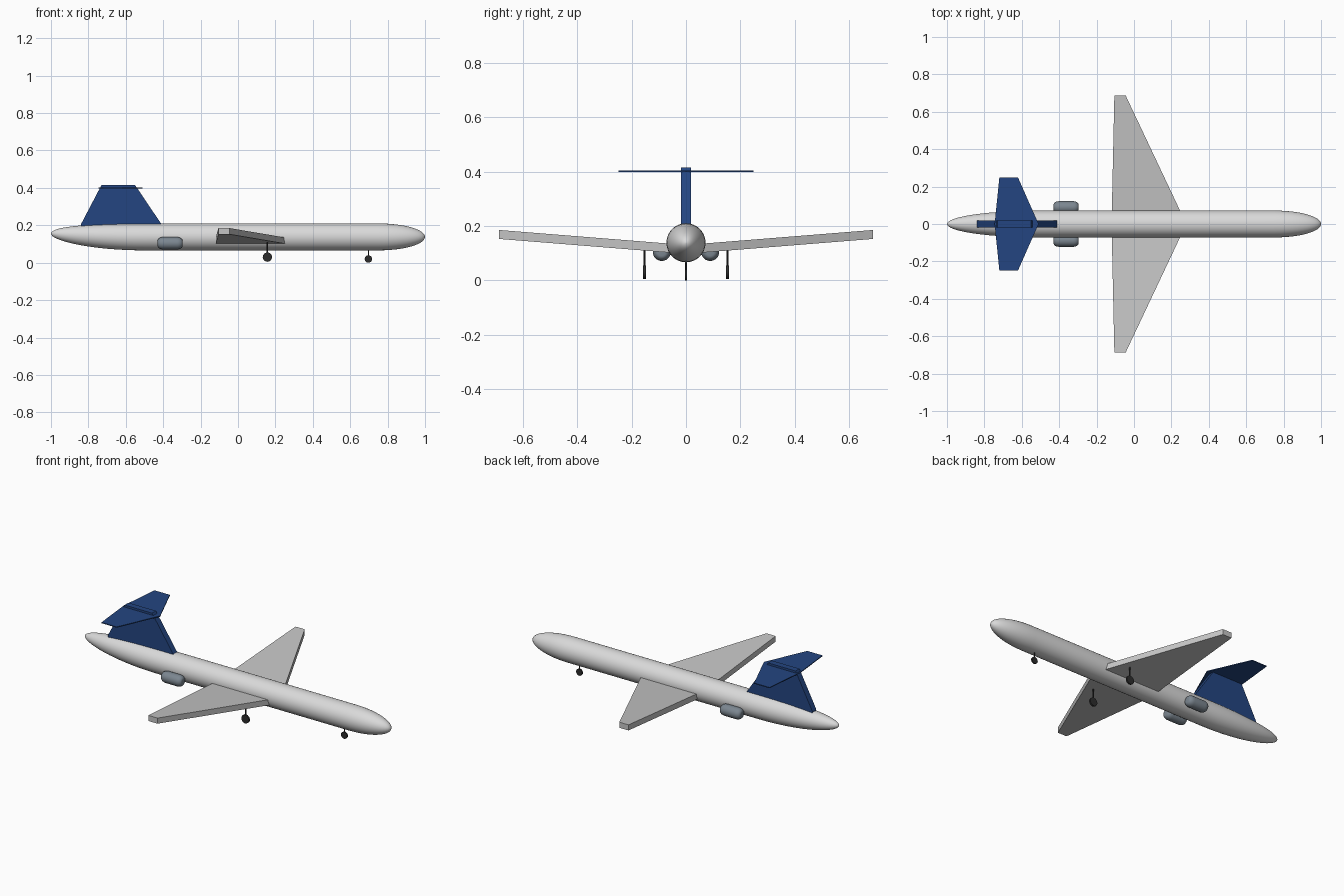
import bpy, bmesh, math
from mathutils import Vector

cube = bpy.data.objects.get("Cube")
if cube:
    bpy.data.objects.remove(cube)


def material(name, rgb):
    m = bpy.data.materials.new(name)
    m.use_nodes = True
    m.diffuse_color = (*rgb, 1)
    m.node_tree.nodes["Principled BSDF"].inputs["Base Color"].default_value = (*rgb, 1)
    return m


BODY = material("light grey", (0.70, 0.70, 0.70))
WING = material("wing grey", (0.56, 0.56, 0.56))
BLUE = material("navy blue", (0.017, 0.06, 0.22))
ENGINE = material("slate grey", (0.20, 0.24, 0.28))
DARK = material("dark rubber", (0.025, 0.025, 0.025))


def finish(bm, name, mat, smooth=False):
    bmesh.ops.recalc_face_normals(bm, faces=bm.faces)
    me = bpy.data.meshes.new(name)
    bm.to_mesh(me)
    bm.free()
    me.materials.append(mat)
    ob = bpy.data.objects.new(name, me)
    bpy.context.collection.objects.link(ob)
    if smooth:
        bpy.ops.object.select_all(action='DESELECT')
        ob.select_set(True)
        bpy.context.view_layer.objects.active = ob
        bpy.ops.object.shade_smooth_by_angle(angle=math.radians(40))
    return ob


def loft(name, mat, rings, y=0, sides=32):
    """Join circles given as (x, centre z, radius) along the x axis."""
    bm = bmesh.new()
    loops = []
    for x, z, r in rings:
        loops.append([bm.verts.new((x, y + r * math.cos(a), z + r * math.sin(a)))
                      for a in (2 * math.pi * i / sides for i in range(sides))])
    for a, b in zip(loops, loops[1:]):
        for i in range(sides):
            j = (i + 1) % sides
            bm.faces.new((a[i], a[j], b[j], b[i]))
    bm.faces.new(loops[0])
    bm.faces.new(loops[-1])
    return finish(bm, name, mat, True)


def slab(name, mat, outline, offset):
    """Extrude a flat outline by an offset."""
    bm = bmesh.new()
    face = bm.faces.new([bm.verts.new(p) for p in outline])
    new = bmesh.ops.extrude_face_region(bm, geom=[face])["geom"]
    verts = [v for v in new if isinstance(v, bmesh.types.BMVert)]
    bmesh.ops.translate(bm, verts=verts, vec=Vector(offset))
    return finish(bm, name, mat)


def cylinder(name, mat, centre, radius, depth, axis, sides):
    bm = bmesh.new()
    bmesh.ops.create_cone(bm, cap_ends=True, segments=sides, radius1=radius,
                          radius2=radius, depth=depth)
    rot = Vector((0, 0, 1)).rotation_difference(Vector(axis)).to_matrix()
    bmesh.ops.rotate(bm, verts=bm.verts, matrix=rot)
    bmesh.ops.translate(bm, verts=bm.verts, vec=Vector(centre))
    return finish(bm, name, mat, True)


# Fuselage: long raised tail cone, straight tube, blunt nose
R, MID = 0.072, 0.138
rings = []
for i in range(17):
    a = math.pi / 2 * (1 - i / 16)
    t = math.sin(a)
    rings.append((-0.5 - 0.5 * t, MID + 0.018 * t * t, max(R * math.cos(a), 0.0005)))
for i in range(13):
    a = math.pi / 2 * i / 12
    rings.append((0.75 + 0.25 * math.sin(a), MID, max(R * math.cos(a), 0.0005)))
loft("fuselage", BODY, rings)

# Tail fin and tailplane
slab("tail_fin", BLUE, [(x, -0.018, z) for x, z in
     ((-0.84, 0.19), (-0.84, 0.205), (-0.73, 0.415), (-0.55, 0.415),
      (-0.41, 0.207), (-0.41, 0.19))], (0, 0.036, 0))
slab("tailplane", BLUE, [(x, y, 0.398) for x, y in
     ((-0.745, 0), (-0.72, 0.248), (-0.62, 0.248), (-0.51, 0),
      (-0.62, -0.248), (-0.72, -0.248))], (0, 0, 0.005))

for side, s in (("left", 1), ("right", -1)):
    # Swept wing, rising to the tip
    slab(side + "_wing", WING, [(x, s * y, 0.097 + 0.08 * y) for x, y in
         ((-0.12, 0), (-0.105, 0.688), (-0.045, 0.688), (0.28, 0))], (0, 0, 0.033))

    # Engine pod with rounded ends
    pod = []
    for e in (-1, 1):
        for i in range(7):
            a = math.pi / 2 * (i / 6 if e > 0 else 1 - i / 6)
            pod.append((-0.363 + e * (0.037 + 0.03 * math.sin(a)), 0.104,
                        0.014 + 0.019 * math.cos(a)))
    loft(side + "_engine", ENGINE, pod, s * 0.089, 24)

    # Main landing gear
    cylinder(side + "_main_strut", DARK, (0.157, s * 0.153, 0.075), 0.004, 0.09, (0, 0, 1), 8)
    cylinder(side + "_main_wheel", DARK, (0.157, s * 0.153, 0.03), 0.025, 0.01, (0, 1, 0), 16)

# Nose landing gear
cylinder("nose_strut", DARK, (0.697, 0, 0.055), 0.003, 0.06, (0, 0, 1), 8)
cylinder("nose_wheel", DARK, (0.697, 0, 0.02), 0.02, 0.008, (0, 1, 0), 16)
